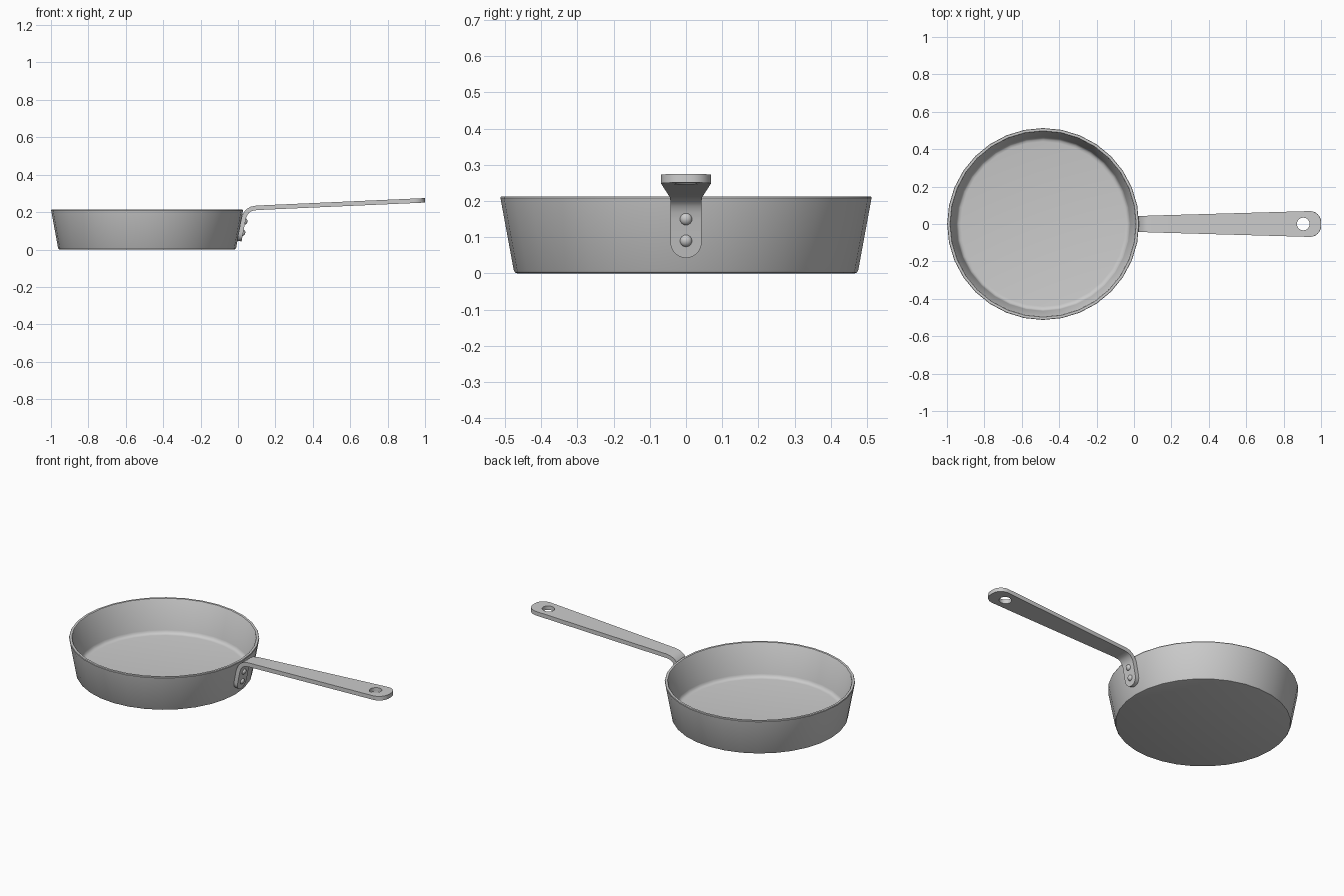
import bpy, bmesh, math
from mathutils import Vector, Matrix

if "Cube" in bpy.data.objects:
    bpy.data.objects.remove(bpy.data.objects["Cube"])

CX = -0.486  # pan centre on x


def finish(name, bm):
    bmesh.ops.recalc_face_normals(bm, faces=bm.faces)
    me = bpy.data.meshes.new(name)
    bm.to_mesh(me)
    bm.free()
    ob = bpy.data.objects.new(name, me)
    bpy.context.collection.objects.link(ob)
    return ob


def smooth(ob, deg=35):
    bpy.ops.object.select_all(action='DESELECT')
    ob.select_set(True)
    bpy.context.view_layer.objects.active = ob
    bpy.ops.object.shade_smooth_by_angle(angle=math.radians(deg))


def lathe(name, profile, n):
    """Revolve an (r, z) profile about z; the ends lie on the axis."""
    bm = bmesh.new()
    rings = [[bm.verts.new((r * math.cos(2 * math.pi * i / n), r * math.sin(2 * math.pi * i / n), z))
              for i in range(n)] for r, z in profile]
    for a, b in zip(rings, rings[1:]):
        for i in range(n):
            j = (i + 1) % n
            bm.faces.new((a[i], a[j], b[j], b[i]))
    bm.faces.new(rings[0])
    bm.faces.new(rings[-1])
    return finish(name, bm)


# Pan body: tapered wall, rounded rim and inner floor fillet
body = lathe("pan_body", [(0.466, 0), (0.472, 0.002), (0.476, 0.008),
                          (0.513, 0.209), (0.511, 0.213), (0.498, 0.213), (0.495, 0.209),
                          (0.465, 0.040), (0.461, 0.029), (0.452, 0.022), (0.440, 0.020)], 32)
body.location.x = CX
smooth(body)

# Handle: flat strip of (x, z, half width) stations
R = 0.043
stations = []
for i in range(9):
    a = 0.12 + (math.pi / 2 - 0.12) * i / 8
    z = 0.045 + R * (1 - math.cos(a))
    stations.append((0.007 + (z - 0.045) * 0.19, z, R * math.sin(a)))
stations += [(0.027, 0.150, R), (0.032, 0.172, R), (0.040, 0.191, R), (0.053, 0.207, R),
             (0.072, 0.218, 0.044), (0.100, 0.223, 0.045), (0.20, 0.2275, 0.048)]
for i in range(9):
    a = math.pi / 2 * i / 8
    x = 0.94 + 0.06 * math.sin(a)
    stations.append((x, 0.223 + (x - 0.1) * 0.0445, 0.010 + 0.059 * math.cos(a)))

bm = bmesh.new()
T = 0.012
rows = []
for i, (x, z, w) in enumerate(stations):
    p, q = stations[max(i - 1, 0)], stations[min(i + 1, len(stations) - 1)]
    t = Vector((q[0] - p[0], 0, q[1] - p[1])).normalized()
    n = Vector((-t.z, 0, t.x)) * T
    c = Vector((x, 0, z))
    y = Vector((0, w, 0))
    rows.append([bm.verts.new(v) for v in (c + n - y, c + n + y, c - n + y, c - n - y)])
for a, b in zip(rows, rows[1:]):
    for i in range(4):
        j = (i + 1) % 4
        bm.faces.new((a[i], a[j], b[j], b[i]))
bm.faces.new(rows[0])
bm.faces.new(rows[-1])
handle = finish("handle", bm)

# Hanging hole
bm = bmesh.new()
bmesh.ops.create_cone(bm, cap_ends=True, segments=24, radius1=0.034, radius2=0.034, depth=0.2,
                      matrix=Matrix.Translation((0.905, 0, 0.259)))
cutter = finish("hole_cutter", bm)
mod = handle.modifiers.new("hanging_hole", 'BOOLEAN')
mod.operation = 'DIFFERENCE'
mod.solver = 'EXACT'
mod.object = cutter
bpy.context.view_layer.objects.active = handle
bpy.ops.object.modifier_apply(modifier=mod.name)
bpy.data.objects.remove(cutter)
smooth(handle)

# Domed rivets on the handle's mounting tab
for k, z in enumerate((0.090, 0.150)):
    dome = [(0.017, -0.012)] + [(0.017 * math.cos(a), 0.012 * math.sin(a))
                                for a in (0, 0.4, 0.8, 1.2, 1.5)]
    rivet = lathe(f"rivet_{k + 1}", dome, 16)
    rivet.location = (0.0185 + (z - 0.045) * 0.19, 0, z)
    rivet.rotation_euler.y = math.pi / 2 + math.atan(0.19)
    smooth(rivet, 50)
